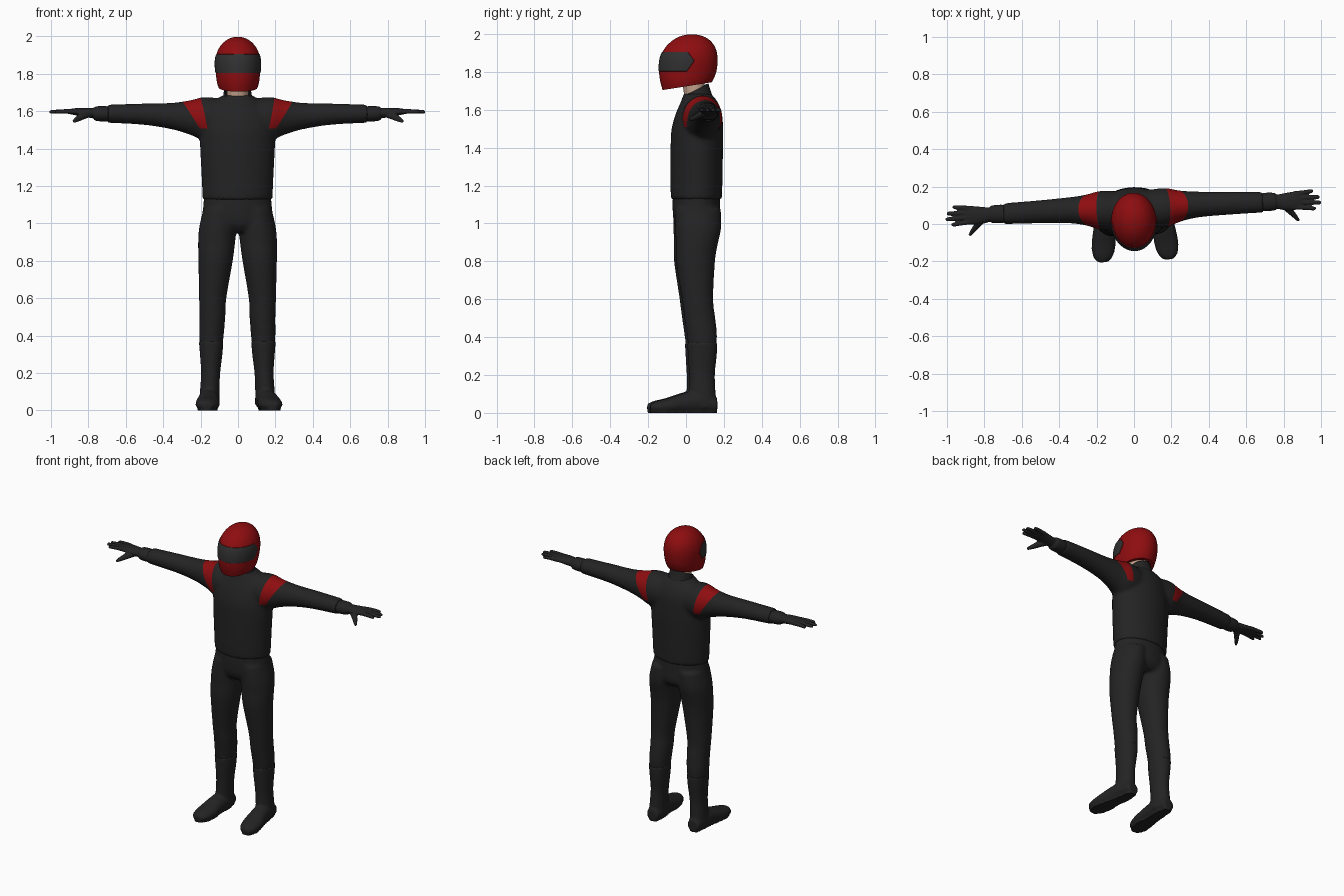
import bpy, bmesh, math
from mathutils import Vector

if "Cube" in bpy.data.objects:
    bpy.data.objects.remove(bpy.data.objects["Cube"], do_unlink=True)

TURN = 0.045  # the whole figure is turned slightly about z


def material(name, rgb):
    m = bpy.data.materials.new(name)
    m.use_nodes = True
    m.diffuse_color = (*rgb, 1)
    bsdf = m.node_tree.nodes["Principled BSDF"]
    bsdf.inputs["Base Color"].default_value = (*rgb, 1)
    bsdf.inputs["Roughness"].default_value = 0.7
    return m


BLACK = material("suit black", (0.017, 0.017, 0.017))
RED = material("racing red", (0.27, 0.004, 0.005))
VISOR = material("visor grey", (0.03, 0.03, 0.03))
SKIN = material("skin", (0.55, 0.36, 0.26))


def smooth_rings(rings, steps=4):
    """Catmull-Rom interpolation between the given rings."""
    out = []
    last = len(rings) - 1
    for i in range(last):
        a, b, c, d = (rings[max(0, min(last, i + k))] for k in (-1, 0, 1, 2))
        for s in range(steps):
            t = s / steps
            out.append([0.5 * (2 * q + (r - p) * t + (2 * p - 5 * q + 4 * r - w) * t * t
                               + (3 * q - p - 3 * r + w) * t ** 3)
                        for p, q, r, w in zip(a, b, c, d)])
    return out + [rings[-1]]


def loft(bm, axis, rings, side=1, sides=32, caps=True):
    """Elliptical rings (along, centre u, centre v, radius u, radius v)."""
    loops = []
    for along, cu, cv, ru, rv in smooth_rings(rings):
        loop = []
        for k in range(sides):
            a = 2 * math.pi * k / sides
            u, v = cu + ru * math.cos(a), cv + rv * math.sin(a)
            co = {"x": (along, u, v), "y": (u, along, v), "z": (u, v, along)}[axis]
            loop.append(bm.verts.new((co[0] * side, co[1], co[2])))
        loops.append(loop)
    for lo, hi in zip(loops, loops[1:]):
        for k in range(sides):
            j = (k + 1) % sides
            bm.faces.new((lo[k], lo[j], hi[j], hi[k]))
    if caps:
        bm.faces.new(loops[0])
        bm.faces.new(loops[-1])
    bmesh.ops.recalc_face_normals(bm, faces=bm.faces)


def make(name, bm, mats, voxel=0, rounds=6, paint=None, thickness=0):
    """Turn a bmesh into an object; fuse overlapping lofts, then paint faces."""
    me = bpy.data.meshes.new(name)
    bm.to_mesh(me)
    bm.free()
    ob = bpy.data.objects.new(name, me)
    bpy.context.scene.collection.objects.link(ob)
    if voxel:
        r = ob.modifiers.new("fuse", "REMESH")
        r.mode, r.voxel_size = "VOXEL", voxel
        s = ob.modifiers.new("relax", "SMOOTH")
        s.factor, s.iterations = 0.5, rounds
        dg = bpy.context.evaluated_depsgraph_get()
        ob.data = bpy.data.meshes.new_from_object(ob.evaluated_get(dg))
        ob.modifiers.clear()
    if thickness:
        ob.modifiers.new("thickness", "SOLIDIFY").thickness = thickness
    ob.data.materials.clear()
    for m in mats:
        ob.data.materials.append(m)
    if paint:
        bm = bmesh.new()
        bm.from_mesh(ob.data)
        paint(bm)
        bm.to_mesh(ob.data)
        bm.free()
    ob.rotation_euler.z = TURN
    bpy.ops.object.select_all(action="DESELECT")
    ob.select_set(True)
    bpy.context.view_layer.objects.active = ob
    bpy.ops.object.shade_smooth_by_angle(angle=math.radians(40))
    return ob


def cut(bm, co, no, **kw):
    return bmesh.ops.bisect_plane(bm, geom=bm.verts[:] + bm.edges[:] + bm.faces[:],
                                  plane_co=co, plane_no=no, **kw)


def inside(f, planes):
    c = f.calc_center_median()
    return all((c - Vector(co)).dot(Vector(no)) > 0 for co, no in planes)


# Jacket: torso and both sleeves, with red shoulder panels
bm = bmesh.new()
loft(bm, "z", [(1.125, 0, .055, .187, .134), (1.2, 0, .055, .19, .137), (1.32, 0, .056, .196, .138),
               (1.42, 0, .058, .201, .139), (1.5, 0, .06, .2, .136), (1.58, 0, .068, .185, .122),
               (1.64, 0, .07, .14, .098), (1.685, 0, .06, .08, .072)])
for side in (1, -1):
    loft(bm, "x", [(.05, .075, 1.56, .1, .1), (.17, .08, 1.56, .105, .116), (.25, .085, 1.566, .083, .093),
                   (.35, .089, 1.574, .069, .071), (.5, .088, 1.584, .062, .057),
                   (.695, .086, 1.587, .056, .049)], side)


def shoulder_panels(bm):
    for s in (1, -1):
        planes = [((s * .2, 0, 1.5), (-s * .145, 0, .09)),
                  ((s * .165, 0, 1.51), (s * .15, 0, -.03)),
                  ((0, 0, 1.508), (0, 0, 1))]
        for co, no in planes:
            cut(bm, co, no)
        for f in bm.faces:
            if inside(f, planes):
                f.material_index = 1


make("jacket", bm, [BLACK, RED], .011, 6, shoulder_panels)

# Trousers: pelvis and both legs
bm = bmesh.new()
loft(bm, "z", [(1.16, 0, .055, .178, .124), (1.08, 0, .055, .185, .126), (1.0, 0, .06, .19, .122),
               (.955, 0, .06, .13, .09)])
for side in (1, -1):
    loft(bm, "z", [(1.08, .092, .06, .09, .12), (.98, .105, .06, .1, .122), (.9, .112, .053, .099, .112),
                   (.8, .118, .045, .092, .103), (.6, .133, .055, .073, .083), (.5, .134, .067, .069, .082),
                   (.41, .138, .078, .066, .08), (.34, .14, .08, .06, .073)], side)
make("trousers", bm, [BLACK], .011, 6)

for side, word in ((1, "left"), (-1, "right")):
    # Boot: shaft and foot, with a flat sole
    bm = bmesh.new()
    loft(bm, "z", [(.372, .14, .08, .066, .08), (.3, .14, .08, .06, .076), (.2, .143, .078, .051, .068),
                   (.1, .148, .08, .052, .07), (.03, .15, .08, .055, .074)], side)
    loft(bm, "y", [(.158, .15, .04, .04, .04), (.08, .15, .055, .055, .06), (.0, .158, .052, .057, .058),
                   (-.1, .167, .036, .065, .042), (-.165, .173, .03, .053, .032),
                   (-.197, .175, .027, .026, .02)], side)

    def flat_sole(bm):
        for v in bm.verts:
            v.co.z = max(v.co.z, 0) if v.co.z > .012 else 0.0

    make(word + "_boot", bm, [BLACK], .008, 4, flat_sole)

    # Glove: cuff, palm, four fingers and a thumb
    bm = bmesh.new()
    loft(bm, "x", [(.68, .086, 1.587, .042, .036), (.7, .086, 1.586, .049, .041),
                   (.755, .086, 1.587, .047, .039), (.77, .086, 1.588, .034, .028)], side)
    loft(bm, "x", [(.75, .086, 1.588, .033, .027), (.8, .083, 1.592, .044, .026),
                   (.86, .085, 1.597, .05, .02), (.9, .087, 1.598, .044, .013)], side)
    for root, tip, reach in ((.052, .04, .975), (.076, .07, 1.005), (.1, .1, .998), (.123, .133, .965)):
        mid = (root + tip) / 2
        loft(bm, "x", [(.86, root, 1.597, .014, .014), (.92, mid, 1.599, .0125, .0125),
                       (reach - .012, tip, 1.597, .011, .01), (reach, tip, 1.596, .006, .006)], side, 16)
    loft(bm, "y", [(.07, .8, 1.587, .03, .02), (.035, .832, 1.573, .024, .018),
                   (.0, .862, 1.556, .016, .014), (-.024, .88, 1.546, .009, .008)], side, 16)
    make(word + "_glove", bm, [BLACK], .005, 3)

# Neck
bm = bmesh.new()
loft(bm, "z", [(1.6, 0, .055, .06, .06), (1.68, 0, .048, .058, .058), (1.8, 0, .03, .058, .058)])
make("neck", bm, [SKIN])

# Collar: tilted band, notched at the throat
bm = bmesh.new()
loft(bm, "z", [(1.63, 0, .065, .092, .092), (1.67, 0, .055, .079, .078), (1.705, 0, .05, .073, .068)],
     sides=48, caps=False)
for v in bm.verts:
    rise = (v.co.z - 1.63) / .075
    v.co.z += rise * .5 * (v.co.y - .05)
    if v.co.y < .05:
        v.co.z -= rise * .035 * max(0, 1 - abs(v.co.x) / .03)
make("collar", bm, [BLACK], thickness=.006)

# Helmet: shell, recessed neck opening and raised visor
bm = bmesh.new()
loft(bm, "z", [(1.67, 0, -.012, .08, .1), (1.74, 0, 0, .109, .134), (1.8, 0, .009, .118, .151),
               (1.87, 0, .015, .121, .152), (1.925, 0, .022, .107, .134), (1.965, 0, .028, .079, .1),
               (1.988, 0, .03, .046, .06), (1.998, 0, .03, .012, .016)], sides=48)


def helmet_details(bm):
    r = cut(bm, (0, -.12, 1.705), (0, -.035, .22), clear_inner=True)
    rim = [e for e in r["geom_cut"] if isinstance(e, bmesh.types.BMEdge)]
    cap = bmesh.ops.contextual_create(bm, geom=rim)["faces"]
    bmesh.ops.recalc_face_normals(bm, faces=bm.faces)
    bmesh.ops.inset_region(bm, faces=cap, thickness=.018)
    bmesh.ops.inset_region(bm, faces=cap, thickness=.002, depth=-.04)
    for f in cap:
        f.material_index = 2
    planes = [((0, 0, 1.803), (0, 0, 1)), ((0, 0, 1.905), (0, 0, -1)), ((0, .036, 0), (0, -1, 0)),
              ((0, .005, 1.905), (0, -.04, -.03)), ((0, .0, 1.803), (0, -.05, .035))]
    for co, no in planes:
        cut(bm, co, no)
    glass = [f for f in bm.faces if inside(f, planes) and f.material_index == 0]
    bmesh.ops.inset_region(bm, faces=glass, thickness=.002, depth=.003)
    for f in glass:
        f.material_index = 1


make("helmet", bm, [RED, VISOR, BLACK], paint=helmet_details)
